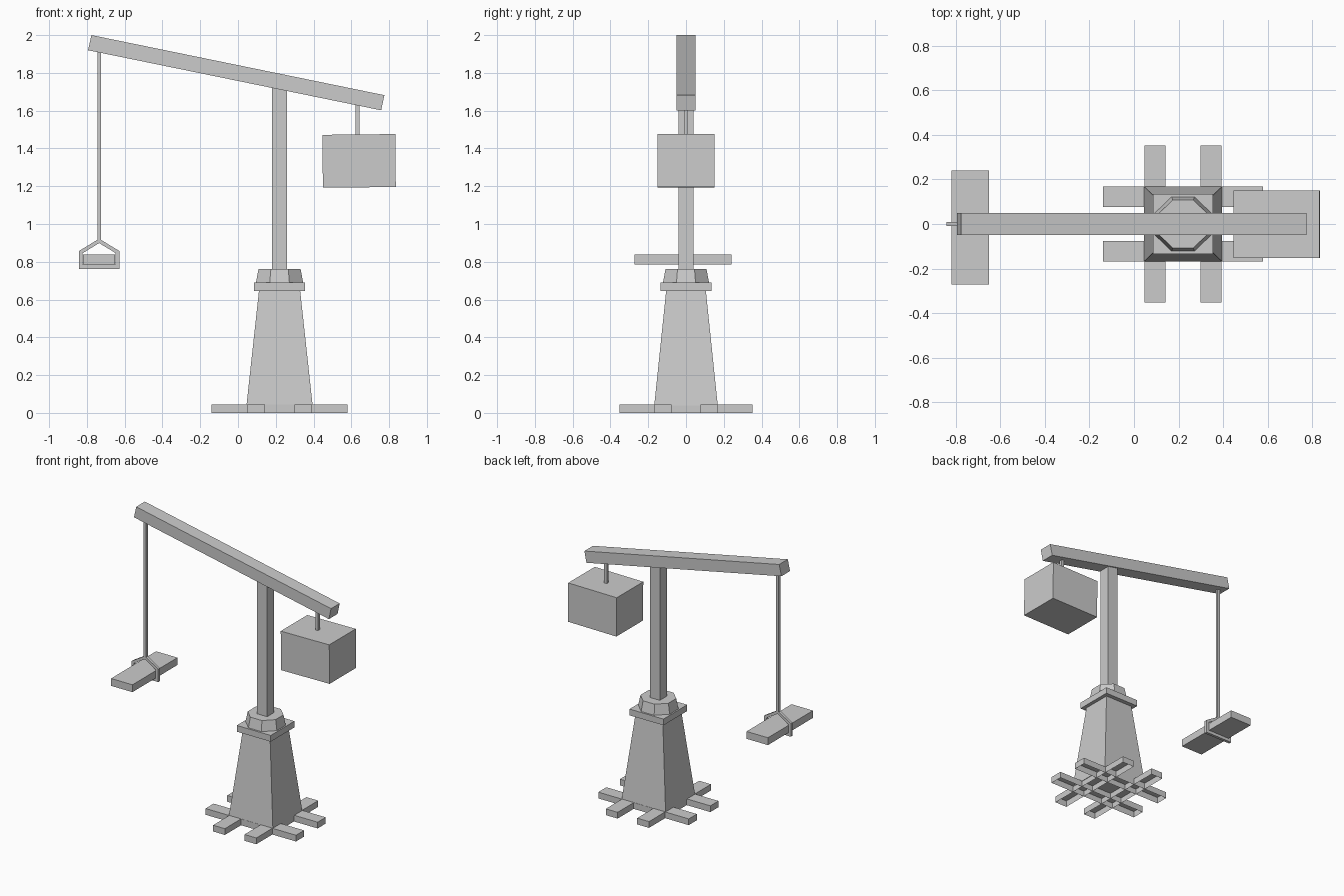
import bpy, bmesh, math
from mathutils import Matrix, Vector

if "Cube" in bpy.data.objects:
    bpy.data.objects.remove(bpy.data.objects["Cube"])

CX = 0.22  # centre line of the tower


def finish(name, bm):
    bmesh.ops.recalc_face_normals(bm, faces=bm.faces)
    mesh = bpy.data.meshes.new(name)
    bm.to_mesh(mesh)
    bm.free()
    ob = bpy.data.objects.new(name, mesh)
    bpy.context.collection.objects.link(ob)
    return ob


def box(name, lo, hi, open_bottom=False, tilt=0):
    lo, hi = Vector(lo), Vector(hi)
    bm = bmesh.new()
    mat = Matrix.Translation((lo + hi) / 2) @ Matrix.Rotation(tilt, 4, 'Y') @ Matrix.Diagonal((*(hi - lo), 1))
    bmesh.ops.create_cube(bm, size=1, matrix=mat)
    bmesh.ops.recalc_face_normals(bm, faces=bm.faces)
    if open_bottom:
        low = [f for f in bm.faces if f.normal.z < -0.9]
        bmesh.ops.delete(bm, geom=low, context='FACES_ONLY')
    return finish(name, bm)


def prism(name, profile, y0, y1):
    """Extrude an x-z outline along y."""
    bm = bmesh.new()
    face = bm.faces.new([bm.verts.new((x, y0, z)) for x, z in profile])
    ext = bmesh.ops.extrude_face_region(bm, geom=[face], use_keep_orig=True)
    verts = [v for v in ext['geom'] if isinstance(v, bmesh.types.BMVert)]
    bmesh.ops.translate(bm, verts=verts, vec=(0, y1 - y0, 0))
    return finish(name, bm)


def taper(name, sides, bottom, top, z0, z1):
    """Tapered prism with flats on the axes; bottom/top are (half x, half y)."""
    bm = bmesh.new()
    k = 1 / math.cos(math.pi / sides)
    rings = []
    for (rx, ry), z in ((bottom, z0), (top, z1)):
        angles = [(i + 0.5) * math.tau / sides for i in range(sides)]
        rings.append([bm.verts.new((CX + k * rx * math.cos(a), k * ry * math.sin(a), z)) for a in angles])
    for i in range(sides):
        j = (i + 1) % sides
        bm.faces.new((rings[0][i], rings[0][j], rings[1][j], rings[1][i]))
    for r in rings:
        bm.faces.new(r)
    return finish(name, bm)


# crossed foot beams, open underneath
for i, s in enumerate((-1, 1)):
    y, x = s * 0.123, CX + s * 0.125
    box(f"foot_beam_long_{i}", (CX - 0.36, y - 0.046, 0), (CX + 0.36, y + 0.046, 0.045), True)
    box(f"foot_beam_cross_{i}", (x - 0.047, -0.352, 0), (x + 0.047, 0.352, 0.045), True)

# tower, cap slab, octagonal collar
taper("tower", 4, (0.175, 0.168), (0.109, 0.105), 0.04, 0.647)
box("cap_slab", (CX - 0.135, -0.135, 0.645), (CX + 0.135, 0.135, 0.69))
taper("collar", 8, (0.125, 0.122), (0.111, 0.108), 0.69, 0.763)

# post and tilted swing arm
prism("post", [(0.18, 0.76), (0.26, 0.76), (0.26, 1.706), (0.18, 1.722)], -0.04, 0.04)
prism("swing_arm", [(-0.794, 1.92), (0.758, 1.602), (0.775, 1.682), (-0.776, 2.0)], -0.049, 0.049)

# counterweight and its hanger
box("counterweight", (0.448, -0.152, 1.194), (0.834, 0.15, 1.474), tilt=math.radians(-0.6))
box("counterweight_hanger", (0.623, -0.011, 1.47), (0.644, 0.011, 1.64))

# rope, stirrup frame and plank seat
RX = -0.735
box("rope", (RX - 0.01, -0.01, 0.905), (RX + 0.01, 0.01, 1.915))


def house(half, low, shoulder, peak):
    return [(RX - half, low), (RX + half, low), (RX + half, shoulder), (RX, peak), (RX - half, shoulder)]


bm = bmesh.new()
outlines = house(0.107, 0.763, 0.857, 0.922), house(0.087, 0.785, 0.846, 0.899)
loops = [[bm.verts.new((x, y, z)) for x, z in o] for y in (-0.01, 0.01) for o in outlines]
for a, b in ((0, 1), (1, 3), (3, 2), (2, 0)):
    for i in range(5):
        j = (i + 1) % 5
        bm.faces.new((loops[a][i], loops[a][j], loops[b][j], loops[b][i]))
finish("stirrup_frame", bm)
box("seat_plank", (-0.82, -0.272, 0.785), (-0.65, 0.24, 0.838))
